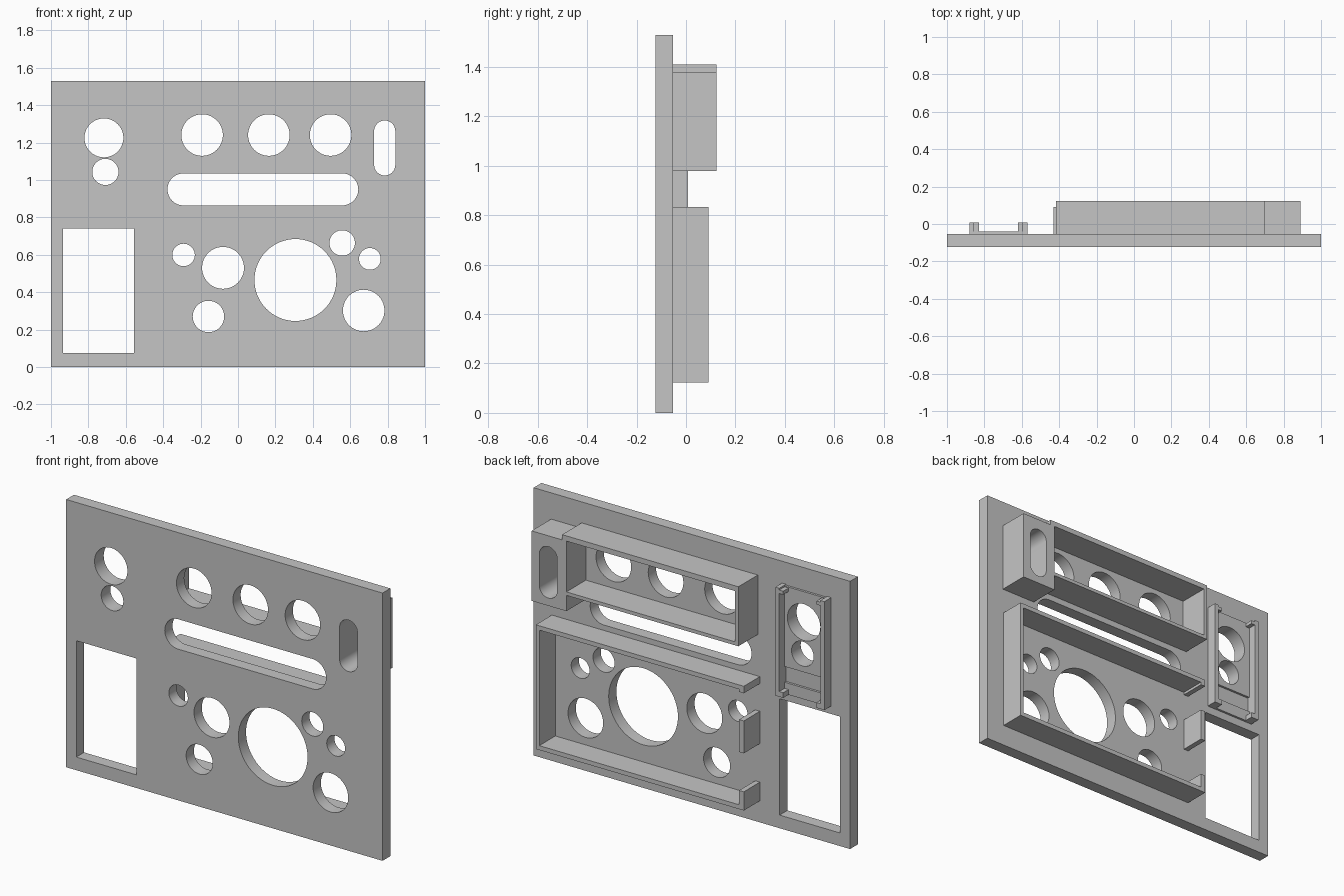
import bpy
from math import pi, sin, cos
from mathutils import Matrix

cube = bpy.data.objects.get("Cube")
if cube:
    bpy.data.objects.remove(cube, do_unlink=True)

grey = bpy.data.materials.new("light_grey")
grey.use_nodes = True
colour = (0.56, 0.56, 0.56, 1)
grey.diffuse_color = colour
grey.node_tree.nodes["Principled BSDF"].inputs["Base Color"].default_value = colour


def rect(x0, x1, z0, z1):
    return [(x0, z0), (x1, z0), (x1, z1), (x0, z1)]


def circle(x, z, r, n=64):
    return [(x + r * cos(2 * pi * i / n), z + r * sin(2 * pi * i / n)) for i in range(n)]


def slot(x0, x1, z0, z1, n=24):
    """Rectangle with fully rounded ends along its longer side."""
    r = min(x1 - x0, z1 - z0) / 2
    cx, cz = (x0 + x1) / 2, (z0 + z1) / 2
    dx, dz = (x1 - x0) / 2 - r, (z1 - z0) / 2 - r
    start = -pi / 2 if dx > dz else 0
    pts = []
    for side in (1, -1):
        for i in range(n + 1):
            a = start + pi * i / n
            pts.append((cx + side * (dx + r * cos(a)), cz + side * (dz + r * sin(a))))
    return pts


def panel(name, outline, y0, y1, holes=()):
    """Extrude an x-z outline, with holes, from y0 to y1."""
    curve = bpy.data.curves.new(name, 'CURVE')
    curve.dimensions = '2D'
    curve.fill_mode = 'BOTH'
    curve.extrude = (y1 - y0) / 2
    for loop in [outline, *holes]:
        spline = curve.splines.new('POLY')
        spline.points.add(len(loop) - 1)
        for point, (x, z) in zip(spline.points, loop):
            point.co = (x, z, 0, 1)
        spline.use_cyclic_u = True
    obj = bpy.data.objects.new(name, curve)
    bpy.context.collection.objects.link(obj)
    bpy.ops.object.select_all(action='DESELECT')
    obj.select_set(True)
    bpy.context.view_layer.objects.active = obj
    bpy.ops.object.convert(target='MESH')
    obj = bpy.context.object
    obj.data.transform(Matrix.Translation((0, (y0 + y1) / 2, 0)) @ Matrix.Rotation(pi / 2, 4, 'X'))
    obj.data.materials.clear()
    obj.data.materials.append(grey)
    bpy.ops.object.shade_smooth_by_angle(angle=pi / 6)


FRONT, BACK = -0.123, -0.053

# Front plate with all its openings
socket_holes = [circle(-0.717, 1.225, 0.104), circle(-0.709, 1.043, 0.07)]
side_slot = slot(0.728, 0.841, 1.024, 1.318)
top_holes = [circle(x, 1.24, 0.111) for x in (-0.192, 0.165, 0.495)]
dial_holes = [circle(*c) for c in (
    (-0.291, 0.599, 0.06), (-0.08, 0.53, 0.112), (-0.158, 0.27, 0.084),
    (0.307, 0.465, 0.219), (0.557, 0.663, 0.068), (0.705, 0.578, 0.058),
    (0.672, 0.302, 0.111))]
panel("front_plate", rect(-1, 1, 0, 1.53), FRONT, BACK,
      [rect(-0.936, -0.555, 0.075, 0.74), slot(-0.377, 0.643, 0.864, 1.035),
       side_slot, *socket_holes, *top_holes, *dial_holes])

# Block around the upright slot
panel("slot_block", rect(0.67, 0.89, 0.98, 1.38), BACK, 0.123, [side_slot])

# Upper housing, closed at one end by the slot block
panel("upper_housing", [(0.697, 1.41), (-0.417, 1.41), (-0.417, 1.07), (0.67, 1.07),
                        (0.67, 1.09), (-0.395, 1.09), (-0.395, 1.38), (0.697, 1.38)],
      BACK, 0.123)

# Lower housing with an interrupted end wall
panel("lower_housing", [(-0.43, 0.833), (0.885, 0.833), (0.885, 0.123), (-0.43, 0.123),
                        (-0.43, 0.23), (-0.4, 0.23), (-0.4, 0.148), (0.863, 0.148),
                        (0.863, 0.808), (-0.4, 0.808), (-0.4, 0.793), (-0.43, 0.793)],
      BACK, 0.092)
panel("lower_housing_tab", rect(-0.43, -0.4, 0.45, 0.635), BACK, 0.092)

# Socket bracket: thin floor, lower strip and two rails with hooked ends
panel("bracket_floor", rect(-0.855, -0.595, 0.94, 1.4), BACK, -0.04, socket_holes)
panel("bracket_strip", rect(-0.855, -0.595, 0.785, 0.85), BACK, -0.04)
for name, side in (("bracket_rail_left", 1), ("bracket_rail_right", -1)):
    profile = [(0.155, 0.785), (0.155, 1.405), (0.13, 1.405), (0.13, 1.395), (0.105, 1.395),
               (0.105, 1.375), (0.13, 1.375), (0.13, 0.815), (0.105, 0.815), (0.105, 0.785)]
    panel(name, [(-0.725 + side * x, z) for x, z in profile], BACK, 0.008)
